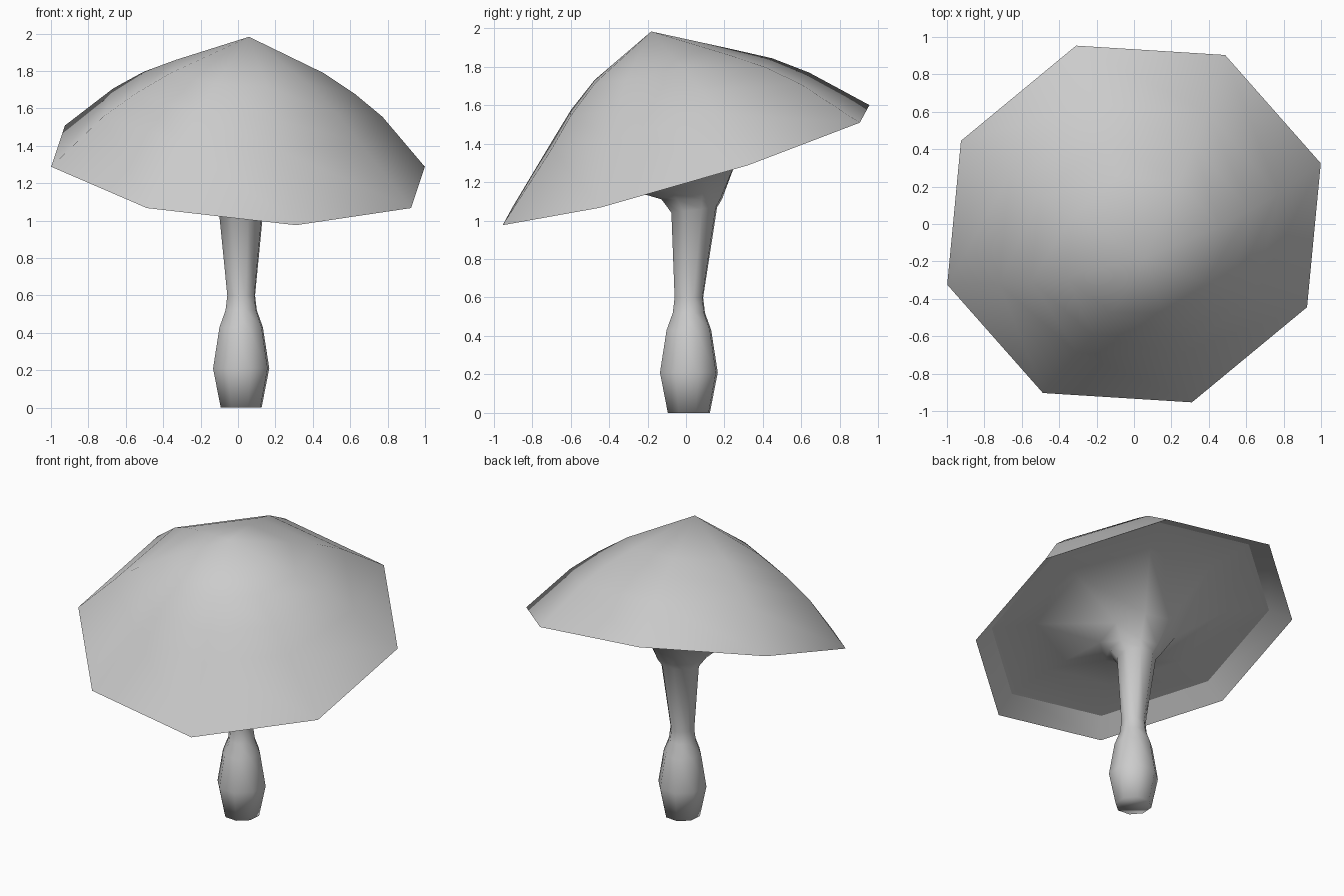
import bpy, bmesh, math
from mathutils import Vector, Matrix

SIDES = 8
PHASE = math.radians(-72)
TILT = math.radians(17.3)

cube = bpy.data.objects.get("Cube")
if cube:
    bpy.data.objects.remove(cube, do_unlink=True)

grey = bpy.data.materials.new("plain grey")
grey.use_nodes = True
COLOUR = (0.6, 0.6, 0.6, 1)
grey.diffuse_color = COLOUR
grey.node_tree.nodes["Principled BSDF"].inputs["Base Color"].default_value = COLOUR

# Cap frame: local +x points to the low side of the tilted rim
cap_frame = (Matrix.Translation((0, 0, 1.288)) @ Matrix.Rotation(PHASE, 4, 'Z')
             @ Matrix.Rotation(TILT, 4, 'Y'))


def cap_ring(r, h, pinch=0.0, lean=0.0):
    """Ring in the cap frame, pulled in and raised on the low side."""
    pts = []
    for i in range(SIDES):
        a = math.tau * i / SIDES
        c = math.cos(a)
        rr = r * (1 - pinch * max(0, c))
        pts.append(cap_frame @ Vector((rr * c, rr * math.sin(a), h + lean * c)))
    return pts


def stem_ring(r, z, y=0.015, slope=0.0):
    """Ring round the upright stem, optionally rising towards the back."""
    pts = []
    for i in range(SIDES):
        a = PHASE + math.tau * i / SIDES
        dy = r * math.sin(a)
        pts.append(Vector((0.017 + r * math.cos(a), y + dy, z + slope * dy)))
    return pts


def loft(name, rings, start=None, close_end=False):
    """Skin successive rings, listed from the top down."""
    bm = bmesh.new()
    loops = [[bm.verts.new(p) for p in ring] for ring in rings]
    if start is not None:
        tip = bm.verts.new(start)
        for i in range(SIDES):
            bm.faces.new((tip, loops[0][i], loops[0][(i + 1) % SIDES]))
    for a, b in zip(loops, loops[1:]):
        for i in range(SIDES):
            j = (i + 1) % SIDES
            bm.faces.new((a[i], b[i], b[j], a[j]))
    if close_end:
        bm.faces.new(loops[-1][::-1])
    mesh = bpy.data.meshes.new(name)
    bm.to_mesh(mesh)
    bm.free()
    mesh.materials.append(grey)
    obj = bpy.data.objects.new(name, mesh)
    bpy.context.collection.objects.link(obj)
    bpy.ops.object.select_all(action='DESELECT')
    obj.select_set(True)
    bpy.context.view_layer.objects.active = obj
    bpy.ops.object.shade_smooth_by_angle(angle=math.radians(110))
    return obj


# Domed cap with a folded-in lip
loft("cap", [
    cap_ring(0.43, 0.525, 0.19, 0.03),
    cap_ring(0.615, 0.41, 0.14, 0.02),
    cap_ring(0.785, 0.28, 0.14, 0.02),
    cap_ring(1.05, 0),
    cap_ring(0.92, 0.09),
], start=cap_frame @ Vector((-0.025, 0, 0.72)))

# Nearly flat underside of the cap flaring down into the stem
underside = [cap_ring(r, h) for r, h in
             ((0.92, 0.09), (0.63, 0.1), (0.25, -0.085))]
stem = [stem_ring(0.165, 1.11, 0.03), stem_ring(0.125, 1.055, 0.043, 0.12)]
stem += [stem_ring(r, z) for r, z in
         ((0.078, 0.6), (0.088, 0.52), (0.122, 0.43), (0.158, 0.21), (0.115, 0))]
loft("stem_and_underside", underside + stem, close_end=True)
